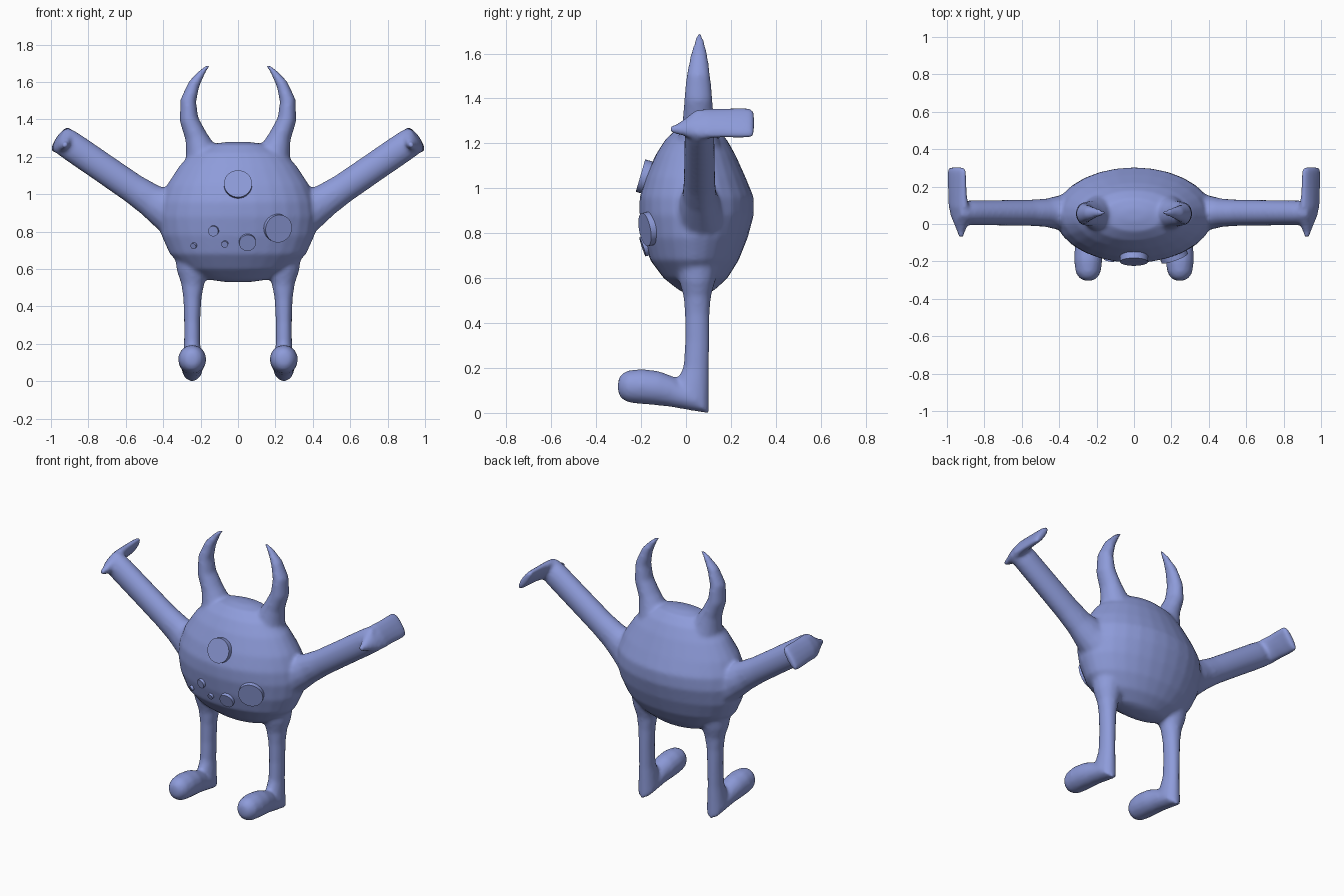
import bpy, bmesh, math
from mathutils import Vector
from mathutils.bvhtree import BVHTree

if "Cube" in bpy.data.objects:
    bpy.data.objects.remove(bpy.data.objects["Cube"])

skin = bpy.data.materials.new("blue_skin")
skin.diffuse_color = (.27, .33, .70, 1)
skin.use_nodes = True
skin.node_tree.nodes["Principled BSDF"].inputs["Base Color"].default_value = skin.diffuse_color


def loft(name, rings, mirror=False, angle=60):
    """Skin a list of equal-length rings and cap both ends."""
    bm = bmesh.new()
    vr = [[bm.verts.new(p) for p in ring] for ring in rings]
    n = len(vr[0])
    for a, b in zip(vr, vr[1:]):
        for i in range(n):
            j = (i + 1) % n
            bm.faces.new((a[i], a[j], b[j], b[i]))
    bm.faces.new(vr[0])
    bm.faces.new(vr[-1])
    bmesh.ops.recalc_face_normals(bm, faces=bm.faces)
    me = bpy.data.meshes.new(name)
    bm.to_mesh(me)
    bm.free()
    me.materials.append(skin)
    ob = bpy.data.objects.new(name, me)
    bpy.context.collection.objects.link(ob)
    bpy.ops.object.select_all(action='DESELECT')
    ob.select_set(True)
    bpy.context.view_layer.objects.active = ob
    bpy.ops.object.shade_smooth_by_angle(angle=math.radians(angle))
    if mirror:
        ob.modifiers.new("Mirror", 'MIRROR')
    return ob


def ellipse(c, u, v, n):
    return [c + u * math.cos(2 * math.pi * i / n) + v * math.sin(2 * math.pi * i / n)
            for i in range(n)]


def limb(name, sections, axis, n=14):
    """Sections (x, y, z, a, b): b is the half size along axis, a across it."""
    axis = Vector(axis).normalized()
    cs = [Vector(s[:3]) for s in sections]
    rings = []
    for i, s in enumerate(sections):
        t = cs[min(i + 1, len(cs) - 1)] - cs[max(i - 1, 0)]
        side = t.cross(axis).normalized()
        rings.append(ellipse(cs[i], side * s[3], axis * s[4], n))
    return loft(name, rings, mirror=True)


# Body: rings of (z, half width, front y, back y)
body_rings = [
    (0.53, .06, 0.01, 0.09), (0.545, .17, -.03, .125), (0.60, .285, -.10, .185),
    (0.68, .365, -.16, .235), (0.78, .41, -.19, .275), (0.88, .425, -.207, .302),
    (0.96, .415, -.207, .302), (1.05, .38, -.18, .265), (1.15, .315, -.135, .22),
    (1.22, .25, -.09, .18), (1.265, .16, -.04, .135), (1.28, .06, .02, .08)]
body = loft("body", [ellipse(Vector((0, (f + b) / 2, z)), Vector((w, 0, 0)),
                             Vector((0, (b - f) / 2, 0)), 28)
                     for z, w, f, b in body_rings])

# Raised round spots on the belly: (x, z, radius)
bm = bmesh.new()
bm.from_mesh(body.data)
tree = BVHTree.FromBMesh(bm)
bm.free()
spots = [(0, 1.05, .075), (.21, .82, .075), (.05, .745, .045),
         (-.13, .805, .028), (-.07, .735, .018), (-.235, .727, .016)]
for i, (x, z, r) in enumerate(spots):
    hit = tree.ray_cast(Vector((x, -2, z)), Vector((0, 1, 0)))[0]
    nrm = Vector((x / .42 ** 2, (hit.y - .05) / .255 ** 2, (z - .905) / .375 ** 2)).normalized()
    u = nrm.orthogonal().normalized()
    v = nrm.cross(u)
    lift = .01 + r * .18
    loft(f"spot_{i + 1}", [ellipse(hit + nrm * d, u * r, v * r, 32) for d in (-.03, lift)],
         angle=30)

# Arms, raised outward
arm = limb("arm", [
    (.30, .06, .865, .13, .13), (.39, .06, .922, .110, .095),
    (.47, .06, .970, .090, .076), (.56, .06, 1.03, .081, .071),
    (.72, .06, 1.14, .080, .069), (.88, .06, 1.25, .080, .067),
    (.925, .06, 1.28, .078, .060), (.955, .06, 1.297, .066, .04)], (0, 1, 0))

# Flat hands with a small thumb at the front
hand = limb("hand", [
    (.925, -.074, 1.262, .014, .013), (.925, -.03, 1.264, .030, .024),
    (.93, .02, 1.275, .058, .034), (.938, .09, 1.287, .080, .036),
    (.944, .17, 1.290, .078, .030), (.948, .25, 1.290, .083, .026),
    (.948, .29, 1.290, .080, .024), (.948, .305, 1.290, .064, .014)], (.82, 0, .57))

# Horns curving outward then in
horn = limb("horn", [
    (.185, .055, 1.19, .10, .10), (.205, .055, 1.25, .078, .082),
    (.225, .055, 1.31, .060, .070), (.262, .055, 1.40, .051, .064),
    (.266, .055, 1.50, .043, .054), (.235, .058, 1.59, .032, .039),
    (.190, .06, 1.655, .018, .022), (.153, .06, 1.693, .008, .009)], (0, 1, 0))

# Legs bending forward into rounded feet
leg = limb("leg_and_foot", [
    (.24, .05, .68, .10, .10), (.24, .05, .59, .082, .088), (.242, .05, .52, .062, .062),
    (.244, .05, .44, .056, .049), (.245, .05, .32, .055, .044), (.245, .045, .20, .058, .044),
    (.245, .030, .068, .103, .056), (.245, -.06, .092, .067, .063),
    (.245, -.13, .110, .077, .074), (.245, -.20, .118, .079, .076),
    (.245, -.26, .118, .072, .068), (.245, -.29, .118, .054, .048),
    (.245, -.303, .118, .027, .024)], (1, 0, 0))

# Fuse the limbs into the body as one soft skin
bpy.ops.object.select_all(action='DESELECT')
for ob in (arm, hand, horn, leg, body):
    ob.select_set(True)
bpy.context.view_layer.objects.active = body
bpy.ops.object.convert(target='MESH')
bpy.ops.object.join()
remesh = body.modifiers.new("Fuse", 'REMESH')
remesh.mode = 'VOXEL'
remesh.voxel_size = .011
remesh.use_smooth_shade = True
soft = body.modifiers.new("Soften", 'SMOOTH')
soft.factor = .5
soft.iterations = 9
